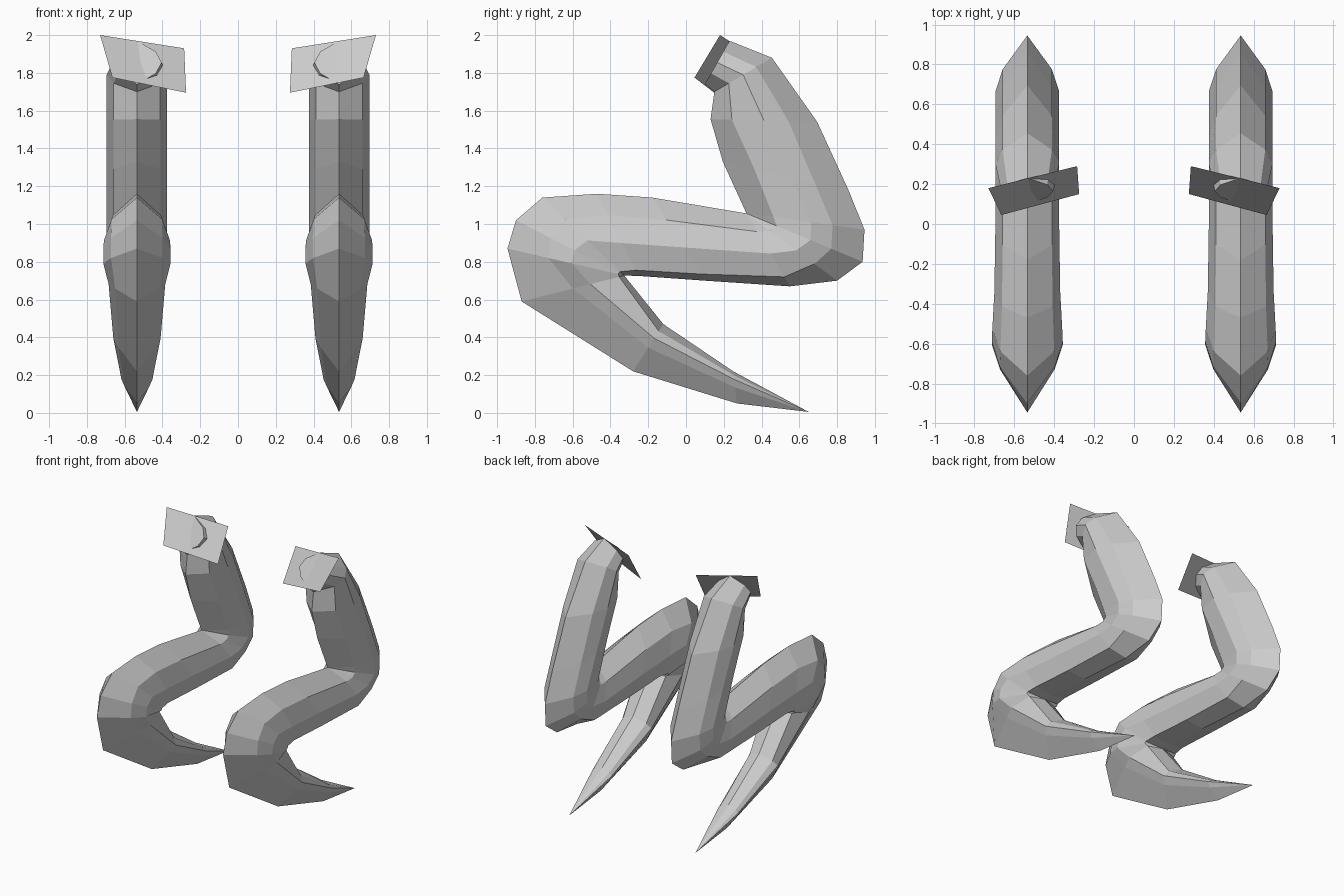
import bpy, bmesh

CX = 0.535  # centre of each curl

# Ring: back ridge (y, z), front ridge (y, z), half width,
# fractions across the ring for back shoulder, side, front shoulder
RINGS = [
    (.23, 1.97, .10, 1.74, .13, .25, .50, .75),
    (.455, 1.88, .15, 1.70, .16, .27, .50, .75),
    (.695, 1.54, .13, 1.555, .16, .27, .50, .80),
    (.86, 1.18, .195, 1.33, .16, .27, .46, .75),
    (.945, .97, .32, 1.056, .16, .27, .45, .77),
    (.935, .80, .32, 1.056, .16, .27, .45, .74),
    (.80, .70, .32, 1.056, .16, .25, .45, .74),
    (.55, .67, .32, 1.056, .16, .13, .45, .75),
    (.10, .70, -.18, 1.14, .16, .08, .40, .73),
    (-.25, .725, -.47, 1.16, .165, .07, .40, .74),
    (-.327, .727, -.76, 1.14, .175, .05, .45, .72),
    (-.327, .727, -.90, 1.02, .178, .05, .46, .68),
    (-.327, .727, -.945, .87, .178, .05, .45, .65),
    (-.327, .727, -.87, .59, .15, .05, .33, .50),
    (-.12, .47, -.28, .22, .125, .15, .30, .50),
    (.25, .22, .27, .05, .082, .12, .25, .50),
]


def ring_points(ay, az, by, bz, w, fa, fs, fb):
    pts = [(0, 0), (.77, fa), (1, fs), (.77, fb), (0, 1), (-.77, fb), (-1, fs), (-.77, fa)]
    return [(CX + w * k, ay + (by - ay) * f, az + (bz - az) * f) for k, f in pts]


def make_object(name, bm, side):
    for v in bm.verts:
        v.co.x *= side
    bmesh.ops.recalc_face_normals(bm, faces=bm.faces)
    me = bpy.data.meshes.new(name)
    bm.to_mesh(me)
    bm.free()
    bpy.context.collection.objects.link(bpy.data.objects.new(name, me))


for label, side in (("right", 1), ("left", -1)):
    # S-shaped curl, lofted through octagonal rings to a point
    bm = bmesh.new()
    loops = [[bm.verts.new(p) for p in ring_points(*r)] for r in RINGS]
    bm.faces.new(loops[0])
    for a, b in zip(loops, loops[1:]):
        for i in range(8):
            j = (i + 1) % 8
            bm.faces.new((a[i], a[j], b[j], b[i]))
    tip = bm.verts.new((CX, .65, .005))
    for i in range(8):
        bm.faces.new((loops[-1][i], loops[-1][(i + 1) % 8], tip))
    bmesh.ops.remove_doubles(bm, verts=bm.verts, dist=.0005)
    make_object("curl_" + label, bm, side)

    # Flat plate at the root of the curl
    bm = bmesh.new()
    bm.faces.new([bm.verts.new(p) for p in (
        (.73, .18, 2.0), (.285, .29, 1.93), (.275, .15, 1.695), (.665, .045, 1.775))])
    make_object("root_plate_" + label, bm, side)
